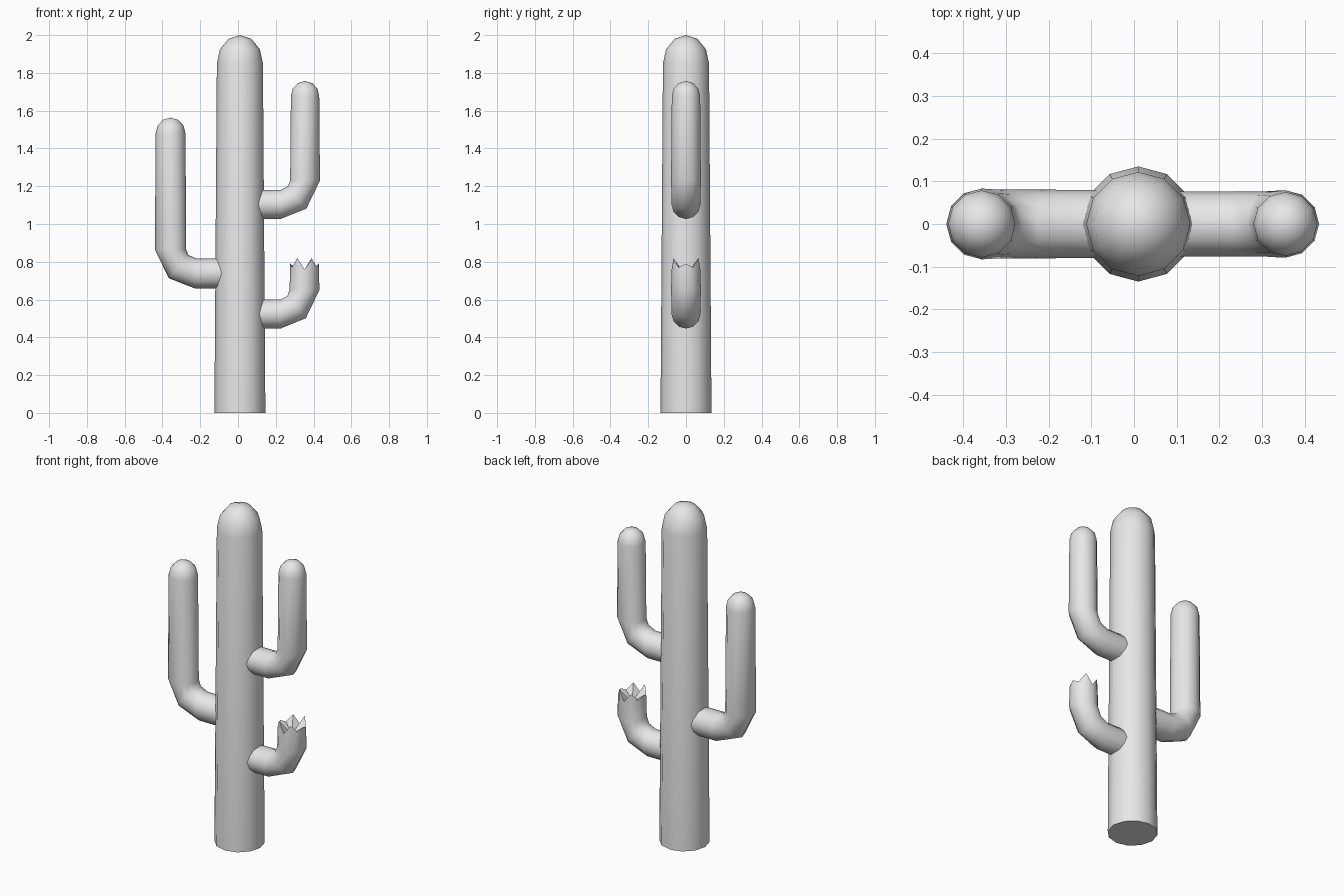
import bpy, bmesh, math
from mathutils import Vector

if "Cube" in bpy.data.objects:
    bpy.data.objects.remove(bpy.data.objects["Cube"])

SIDES = 12
grey = bpy.data.materials.new("cactus grey")
grey.use_nodes = True
grey.diffuse_color = (0.8, 0.8, 0.8, 1)
grey.node_tree.nodes["Principled BSDF"].inputs["Base Color"].default_value = (0.8, 0.8, 0.8, 1)


def ring(bm, x, z, radius, tilt=0.0):
    """Ring round a path point; tilt is the path direction away from up, toward +x."""
    across = Vector((math.cos(tilt), 0, -math.sin(tilt)))
    side = Vector((0, 1, 0))
    verts = []
    for i in range(SIDES):
        a = math.tau * i / SIDES
        verts.append(bm.verts.new(Vector((x, 0, z)) + radius * (across * math.cos(a) + side * math.sin(a))))
    return verts


def fan(bm, loop, point):
    tip = bm.verts.new(point)
    for i in range(SIDES):
        bm.faces.new((loop[i], loop[(i + 1) % SIDES], tip))


def skin(bm, rings):
    for low, high in zip(rings, rings[1:]):
        for i in range(SIDES):
            j = (i + 1) % SIDES
            bm.faces.new((low[i], low[j], high[j], high[i]))
    bm.faces.new(rings[0][::-1])


def dome(bm, x, top, radius, height):
    """Rings of a rounded end, from its base upward."""
    return [ring(bm, x, top - height * (1 - math.sin(a)), radius * math.cos(a))
            for a in (0, math.pi / 6, math.pi / 3)]


def finish(bm, name):
    bmesh.ops.recalc_face_normals(bm, faces=bm.faces)
    mesh = bpy.data.meshes.new(name)
    bm.to_mesh(mesh)
    bm.free()
    mesh.materials.append(grey)
    obj = bpy.data.objects.new(name, mesh)
    bpy.context.collection.objects.link(obj)
    bpy.ops.object.select_all(action='DESELECT')
    obj.select_set(True)
    bpy.context.view_layer.objects.active = obj
    bpy.ops.object.shade_smooth_by_angle(angle=math.radians(50))


def arm(name, side, z, reach, radius, top, teeth=None):
    """Bent arm growing sideways from the trunk, with a round or a broken end."""
    bm = bmesh.new()
    quarter = side * math.pi / 2
    rings = [ring(bm, side * 0.06, z, radius * 0.96, quarter),
             ring(bm, side * 0.225, z, radius * 0.97, quarter),
             ring(bm, side * (reach - 0.042), z + 0.037, radius * 0.97, quarter * 0.56),
             ring(bm, side * reach, z + 0.127, radius)]
    if teeth:
        # jagged rim round a shallow hollow
        rim = ring(bm, side * reach, top, radius * 0.96)
        for v, drop in zip(rim, teeth):
            v.co.z -= drop
        skin(bm, rings + [rim])
        fan(bm, rim, (side * reach, 0, top - 0.09))
    else:
        rings += dome(bm, side * reach, top, radius * 0.95, radius)
        skin(bm, rings)
        fan(bm, rings[-1], (side * reach, 0, top))
    finish(bm, name)


# Trunk
bm = bmesh.new()
rings = [ring(bm, 0.01, 0, 0.135)] + dome(bm, 0.01, 2.0, 0.122, 0.15)
skin(bm, rings)
fan(bm, rings[-1], (0.01, 0, 2.0))
finish(bm, "trunk")

# Arms
arm("upper_left_arm", 1, 1.103, 0.355, 0.079, 1.757)
arm("right_arm", -1, 0.738, 0.357, 0.083, 1.563)
arm("broken_left_arm", 1, 0.523, 0.352, 0.079, 0.82,
    teeth=[0.03, 0.05, 0, 0.06, 0.01, 0.05] * 2)
